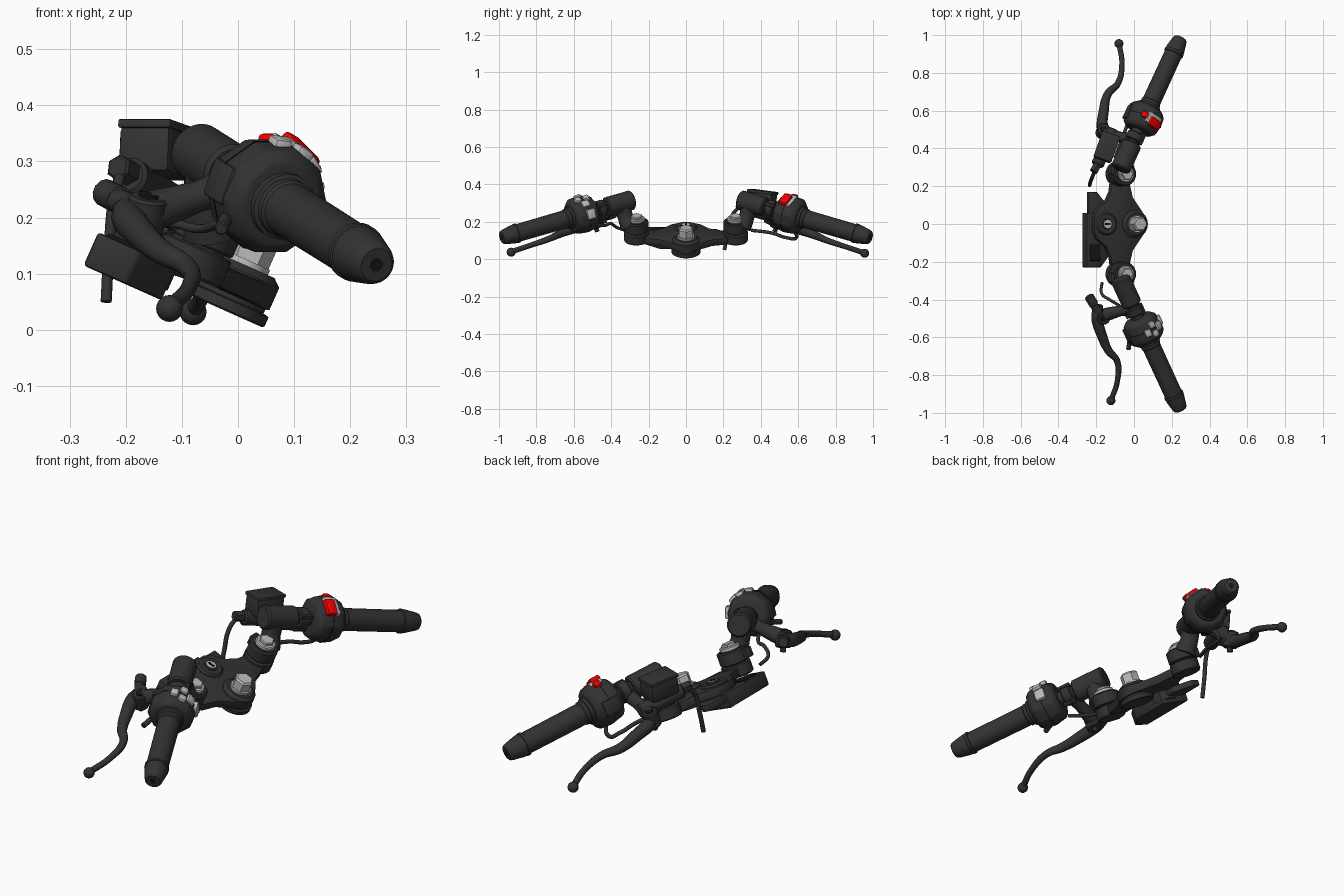
import bpy, bmesh
from math import sin, cos, pi, radians
from mathutils import Vector as V, Matrix

if "Cube" in bpy.data.objects:
    bpy.data.objects.remove(bpy.data.objects["Cube"])


def material(name, c):
    m = bpy.data.materials.new(name)
    m.diffuse_color = (*c, 1)
    m.use_nodes = True
    m.node_tree.nodes["Principled BSDF"].inputs["Base Color"].default_value = m.diffuse_color
    return m


DARK = material("dark", (0.032, 0.032, 0.032))
BLACK = material("black", (0.008, 0.008, 0.008))
METAL = material("metal", (0.5, 0.5, 0.5))
RED = material("red", (0.9, 0.0, 0.0))


def finish(name, me, mat):
    ob = bpy.data.objects.new(name, me)
    bpy.context.collection.objects.link(ob)
    me.materials.clear()
    me.materials.append(mat)
    bpy.ops.object.select_all(action='DESELECT')
    ob.select_set(True)
    bpy.context.view_layer.objects.active = ob
    bpy.ops.object.shade_smooth_by_angle(angle=radians(35))
    return ob


def emit(name, bm, M, mat, bevel=0):
    bmesh.ops.recalc_face_normals(bm, faces=bm.faces)
    if bevel:
        es = [e for e in bm.edges if e.calc_face_angle(0) > 0.5]
        bmesh.ops.bevel(bm, geom=es, offset=bevel, segments=2, profile=0.5, affect='EDGES')
    bm.transform(M)
    me = bpy.data.meshes.new(name)
    bm.to_mesh(me)
    bm.free()
    return finish(name, me, mat)


def frame(o, z, up=(0, 0, 1)):
    z = V(z).normalized()
    x = (V(up) - z * z.dot(V(up))).normalized()
    M = Matrix((x, z.cross(x), z)).transposed().to_4x4()
    M.translation = V(o)
    return M


def lathe(name, prof, M, mat=DARK, seg=32, bevel=0):
    bm = bmesh.new()
    rings = [[bm.verts.new((r * cos(2 * pi * i / seg), r * sin(2 * pi * i / seg), t))
              for i in range(seg)] for t, r in prof]
    for a, b in zip(rings, rings[1:]):
        for i in range(seg):
            j = (i + 1) % seg
            bm.faces.new((a[i], a[j], b[j], b[i]))
    bm.faces.new(rings[0][::-1])
    bm.faces.new(rings[-1])
    return emit(name, bm, M, mat, bevel)


def prism(name, outline, z0, z1, M, mat=DARK, bevel=0.006):
    bm = bmesh.new()
    f = bm.faces.new([bm.verts.new((x, y, z0)) for x, y in outline])
    g = bmesh.ops.extrude_face_region(bm, geom=[f])["geom"]
    bmesh.ops.translate(bm, vec=(0, 0, z1 - z0), verts=[v for v in g if isinstance(v, bmesh.types.BMVert)])
    return emit(name, bm, M, mat, bevel)


def box(name, size, M, mat=DARK, bevel=0.006):
    x, y, z = (s / 2 for s in size)
    return prism(name, [(-x, -y), (x, -y), (x, y), (-x, y)], -z, z, M, mat, bevel)


def tube(name, pts, radii, mat=DARK):
    cu = bpy.data.curves.new(name, 'CURVE')
    cu.dimensions, cu.bevel_depth, cu.bevel_resolution = '3D', 1.0, 4
    cu.use_fill_caps, cu.resolution_u = True, 8
    sp = cu.splines.new('BEZIER')
    sp.bezier_points.add(len(pts) - 1)
    for i, (b, p) in enumerate(zip(sp.bezier_points, pts)):
        b.co = p
        b.handle_left_type = b.handle_right_type = 'AUTO'
        b.radius = radii[i] if isinstance(radii, (list, tuple)) else radii
    tmp = bpy.data.objects.new("tmp", cu)
    bpy.context.collection.objects.link(tmp)
    dg = bpy.context.evaluated_depsgraph_get()
    me = bpy.data.meshes.new_from_object(tmp.evaluated_get(dg))
    bpy.data.objects.remove(tmp)
    return finish(name, me, mat)


def between(name, a, b, r, mat=DARK, seg=20):
    d = V(b) - V(a)
    return lathe(name, [(0, r * .8), (r * .2, r), (d.length - r * .2, r), (d.length, r * .8)], frame(a, d), mat, seg)


def ball(name, c, r):
    bm = bmesh.new()
    bmesh.ops.create_uvsphere(bm, u_segments=16, v_segments=10, radius=r)
    return emit(name, bm, Matrix.Translation(c), DARK)


# steering frame: local z is the raked steering axis, local x points to the rider
Y = Matrix.Translation((0.025, 0, 0.145)) @ Matrix.Rotation(radians(24), 4, 'Y')


def at(x, y, z=0):
    return Y @ Matrix.Translation((x, y, z))


# top yoke
half = [(0.06, 0.045), (0.03, 0.085), (-0.01, 0.14), (-0.03, 0.22), (-0.13, 0.24),
        (-0.14, 0.17), (-0.165, 0.12), (-0.215, 0.08), (-0.235, 0.04)]
prism("yoke_plate", half + [(x, -y) for x, y in half[::-1]], -0.088, -0.048, Y)
lathe("stem_hub", [(-0.121, 0.073), (-0.118, 0.077), (-0.1, 0.077), (-0.098, 0.066), (-0.09, 0.066),
                   (-0.088, 0.073), (-0.045, 0.073), (-0.032, 0.058)], Y)
lathe("stem_washer", [(-0.034, 0.045), (-0.022, 0.045)], Y, METAL)
lathe("stem_nut", [(-0.022, 0.042), (0.018, 0.042), (0.026, 0.035)], Y, METAL, 6)
lathe("ignition_boss", [(-0.13, 0.06), (-0.045, 0.06), (-0.037, 0.052)], at(-0.167, 0))
lathe("ignition_ring", [(-0.04, 0.03), (-0.031, 0.028)], at(-0.167, 0))
lathe("ignition_face", [(-0.04, 0.022), (-0.029, 0.022)], at(-0.167, 0), METAL)
box("key_slot", (0.03, 0.01, 0.004), at(-0.167, 0, -0.028), BLACK, 0)
# ignition housing and bracket under the front of the yoke
prism("ignition_housing", [(-0.262, -0.23), (-0.18, -0.23), (-0.11, -0.14), (-0.11, 0.04), (-0.262, 0.06)],
      -0.15, -0.085, Y)
prism("front_bracket", [(-0.25, -0.04), (-0.15, -0.04), (-0.14, 0.1), (-0.2, 0.17), (-0.25, 0.17)], -0.12, -0.09, Y)
box("housing_slot", (0.06, 0.09, 0.008), at(-0.215, -0.15, -0.083), BLACK, 0.002)

# handlebar axis, running outward and down
A, D = (0.24, 0.97, 0.12), (0.46, 1, -0.29)


def bar(s, t=0, a=0, r=0):
    M = frame((A[0], A[1] * s, A[2]), (D[0], D[1] * s, D[2]))
    return M @ Matrix.Translation((0, 0, t)) @ Matrix.Rotation(radians(a) * s, 4, 'Z') @ Matrix.Translation((r, 0, 0))


for s, n in ((1, "right"), (-1, "left")):
    F = at(-0.089, 0.265 * s)
    # fork clamps and caps
    lathe(n + "_yoke_ring", [(-0.09, 0.062), (-0.085, 0.066), (-0.04, 0.066), (-0.036, 0.06)], F)
    lathe(n + "_clip_clamp", [(-0.032, 0.06), (-0.028, 0.064), (0.022, 0.064), (0.027, 0.058)], F)
    lathe(n + "_fork_tube", [(-0.09, 0.05), (0.03, 0.05)], F)
    lathe(n + "_fork_cap", [(0.027, 0.045), (0.042, 0.045), (0.046, 0.04)], F, METAL)
    lathe(n + "_fork_nut", [(0.044, 0.034), (0.055, 0.034), (0.058, 0.03)], F, METAL, 6)
    box(n + "_clamp_lug", (0.035, 0.05, 0.045), at(-0.15, 0.285 * s, -0.005))
    # riser neck and bar holder
    tube(n + "_riser_neck", [(-0.05, 0.30 * s, 0.17), (-0.055, 0.325 * s, 0.23), (-0.05, 0.34 * s, 0.29)],
         [0.05, 0.042, 0.045])
    B = bar(s)
    lathe(n + "_bar_holder", [(-0.775, 0.046), (-0.768, 0.053), (-0.625, 0.053), (-0.618, 0.046)], B)
    lathe(n + "_bar", [(-0.63, 0.032), (-0.3, 0.032)], B)
    # grip with end weight
    lathe(n + "_grip", [(-0.415, 0.06), (-0.388, 0.06), (-0.385, 0.053), (-0.37, 0.053), (-0.365, 0.049),
                        (-0.08, 0.048), (-0.078, 0.053), (-0.066, 0.053), (-0.064, 0.05), (-0.05, 0.05),
                        (0.0, 0.04), (0.012, 0.036), (0.017, 0.03)], B)
    lathe(n + "_end_screw", [(0.015, 0.012), (0.019, 0.012)], B, BLACK, 12)
    # switch housing, faceted and slightly boxy
    H = B @ Matrix.Rotation(pi / 10, 4, 'Z')
    lathe(n + "_switch_housing", [(-0.54, 0.075), (-0.522, 0.094), (-0.47, 0.103), (-0.425, 0.099), (-0.402, 0.08)],
          H, seg=10, bevel=0.006)
    lathe(n + "_housing_seam", [(-0.476, 0.1035), (-0.472, 0.1035)], H, BLACK, 10)
    box(n + "_housing_front", (0.05, 0.07, 0.08), bar(s, -0.475, -75, 0.075))
    # lever perch and clamp bolts
    lathe(n + "_perch_clamp", [(-0.605, 0.042), (-0.6, 0.047), (-0.565, 0.047), (-0.56, 0.042)], B)
    for a in (60, 170):
        lathe(n + "_perch_bolt", [(-0.03, 0.012), (0.03, 0.012)], bar(s, -0.582, a, 0.046), seg=6)
    tube(n + "_perch_arm", [(-0.005, 0.45 * s, 0.262), (-0.07, 0.46 * s, 0.238), (-0.15, 0.48 * s, 0.213)],
         [0.034, 0.028, 0.036])
    P = frame((-0.165, 0.49 * s, 0.2), (0.15, 0.28 * s, 0.95))
    lathe(n + "_lever_pivot", [(-0.035, 0.03), (-0.03, 0.035), (0.034, 0.035), (0.039, 0.03)], P)
    lathe(n + "_pivot_screw", [(0.034, 0.02), (0.044, 0.018)], P, BLACK, 12)
    lathe(n + "_pivot_nut", [(-0.055, 0.014), (-0.03, 0.014)], P, seg=6)

# levers
lever_r = [0.026, 0.031, 0.027, 0.022, 0.017, 0.014, 0.014]
tube("brake_lever", [(-0.13, .43, .22), (-0.165, .5, .19), (-0.16, .6, .16), (-0.137, .69, .128),
                     (-0.085, .745, .104), (-0.064, .85, .068), (-0.078, .95, .035)], lever_r)
ball("brake_lever_ball", (-0.08, 0.955, 0.032), 0.024)
tube("clutch_lever", [(-0.19, -.43, .22), (-0.195, -.5, .2), (-0.17, -.59, .168), (-0.135, -.67, .138),
                      (-0.09, -.725, .112), (-0.088, -.83, .075), (-0.12, -.93, .042)], lever_r)
ball("clutch_lever_ball", (-0.122, -0.935, 0.038), 0.024)

# clutch cable adjuster
between("clutch_adjuster_body", (-0.18, -0.48, 0.215), (-0.225, -0.41, 0.235), 0.022)
between("clutch_adjuster_knob", (-0.21, -0.43, 0.23), (-0.24, -0.38, 0.246), 0.025, seg=12)

# brake master cylinder and reservoir
R = Matrix.Translation((-0.145, 0.405, 0.315)) @ Matrix.Rotation(radians(-20), 4, 'Z') @ Matrix.Rotation(radians(-7), 4, 'X')
box("brake_reservoir", (0.098, 0.14, 0.085), R, bevel=0.012)
box("reservoir_lid", (0.1, 0.145, 0.016), R @ Matrix.Translation((0, 0, 0.045)), bevel=0.004)
between("master_cylinder", (-0.195, 0.31, 0.275), (-0.11, 0.5, 0.22), 0.034)
between("banjo_bolt", (-0.215, 0.275, 0.29), (-0.185, 0.33, 0.275), 0.024, seg=6)
tube("brake_hose", [(-0.205, 0.29, 0.285), (-0.22, 0.25, 0.24), (-0.23, 0.225, 0.14), (-0.235, 0.205, 0.05)], 0.01)

# switch wires
tube("right_wire", [(0.02, .57, .16), (-0.01, .59, .115), (-0.03, .54, .115), (-0.06, .46, .14), (-0.1, .35, .155)], 0.009)
tube("left_wire", [(-0.03, -.5, .19), (-0.07, -.44, .18), (-0.13, -.4, .19), (-0.17, -.37, .17), (-0.17, -.31, .15)], 0.008)
between("left_housing_stub", (-0.02, -0.6, 0.2), (-0.03, -0.665, 0.18), 0.012)

# right controls
box("starter_base", (0.02, 0.09, 0.06), bar(1, -0.475, 34, 0.09), METAL, 0.004)
box("kill_switch", (0.028, 0.075, 0.05), bar(1, -0.488, 40, 0.1), RED, 0.009)
box("starter_button", (0.022, 0.036, 0.034), bar(1, -0.472, -2, 0.1), RED, 0.008)
# left controls: angle, axial place, tangential size, axial size
for i, (a, t, w, l) in enumerate(((8, -0.465, 0.035, 0.04), (30, -0.495, 0.035, 0.035), (30, -0.445, 0.035, 0.035),
                                  (54, -0.47, 0.04, 0.045), (90, -0.48, 0.055, 0.05))):
    box(f"left_button_{i + 1}", (0.026, w, l), bar(-1, t, a, 0.096), METAL, 0.008)
